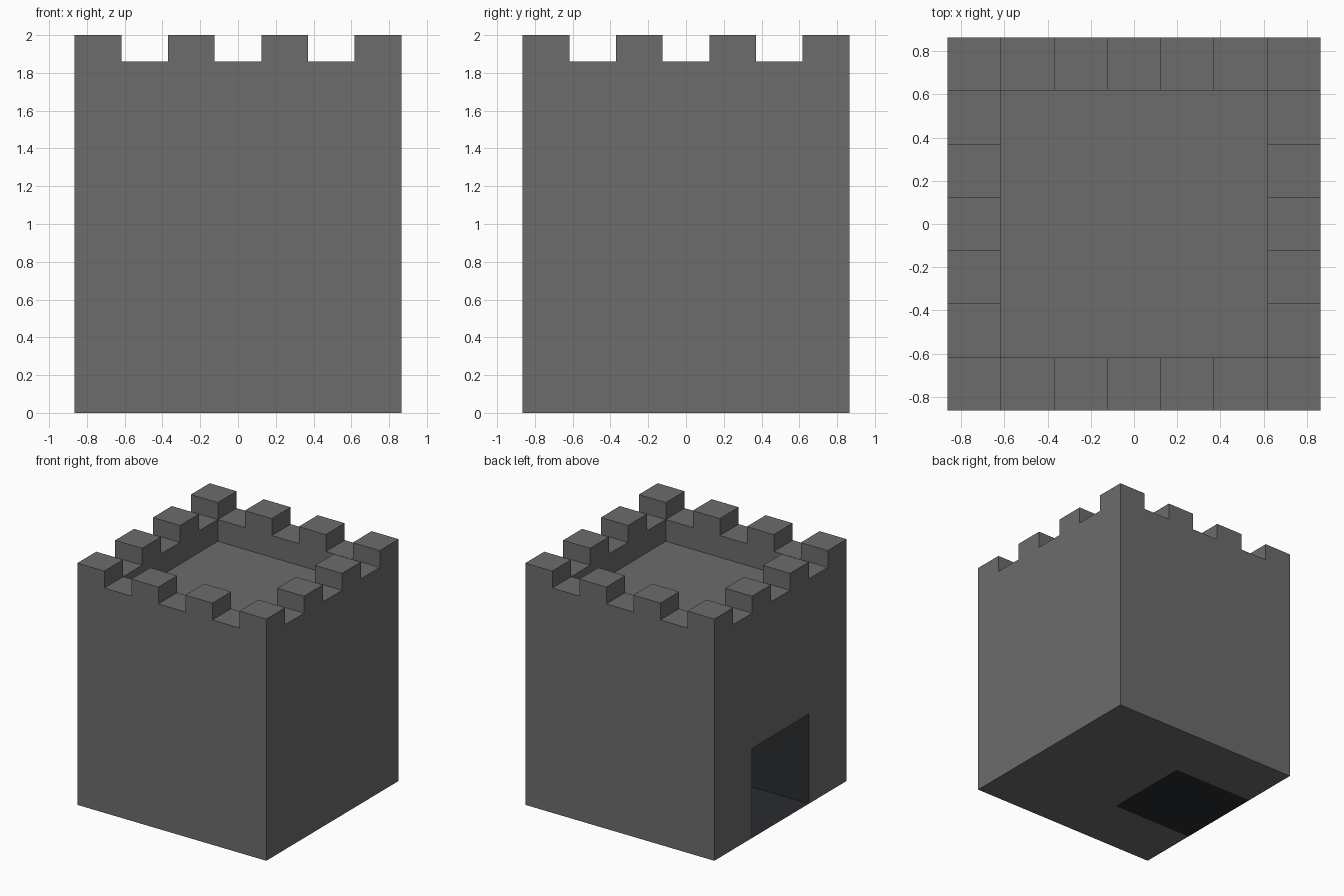
import bpy, bmesh
from mathutils import Matrix, Vector

if "Cube" in bpy.data.objects:
    bpy.data.objects.remove(bpy.data.objects["Cube"])

W = 0.865              # half width
U = 2 * W / 7          # merlon module
TOP, NOTCH, DECK = 2.0, 1.86, 1.68


def material(name, rgb):
    m = bpy.data.materials.new(name)
    m.diffuse_color = (*rgb, 1)
    m.use_nodes = True
    m.node_tree.nodes["Principled BSDF"].inputs["Base Color"].default_value = m.diffuse_color
    return m


def boxes(name, spans, mat):
    """One object made of axis-aligned boxes given as (low, high) corners."""
    bm = bmesh.new()
    for lo, hi in spans:
        lo, hi = Vector(lo), Vector(hi)
        bmesh.ops.create_cube(bm, size=1, matrix=Matrix.Translation(
            (lo + hi) / 2) @ Matrix.Diagonal((*(hi - lo), 1)))
    me = bpy.data.meshes.new(name)
    bm.to_mesh(me)
    bm.free()
    me.materials.append(mat)
    ob = bpy.data.objects.new(name, me)
    bpy.context.collection.objects.link(ob)
    return ob


def cut(target, cutter):
    mod = target.modifiers.new(cutter.name, 'BOOLEAN')
    mod.operation = 'DIFFERENCE'
    mod.solver = 'EXACT'
    mod.material_mode = 'TRANSFER'
    mod.object = cutter
    cutter.hide_render = True
    cutter.hide_set(True)


stone = material("stone", (0.15, 0.15, 0.15))
shadow = material("doorway_dark", (0.022, 0.025, 0.028))

# Tower block
tower = boxes("tower", [((-W, -W, 0), (W, W, TOP))], stone)

# Sunken roof deck
inner = 2.5 * U
cut(tower, boxes("deck_cutter", [((-inner, -inner, DECK), (inner, inner, 3))], stone))

# Battlement notches, three per side
notches = [((i - 0.5) * U, (i + 0.5) * U) for i in (-2, 0, 2)]
cut(tower, boxes("side_notch_cutter",
                 [((-1, a, NOTCH), (1, b, 3)) for a, b in notches], stone))
cut(tower, boxes("front_notch_cutter",
                 [((a, -1, NOTCH), (b, 1, 3)) for a, b in notches], stone))

# Dark doorway recess on the left side, with its thin floor
d = 1.5 * U
back = -W + 3 * U
cut(tower, boxes("doorway_cutter", [((-1, -d, -0.2), (back, d, 3 * U))], shadow))

bm = bmesh.new()
bm.faces.new([bm.verts.new(p) for p in
              ((-W, -d, 0), (back, -d, 0), (back, d, 0), (-W, d, 0))])
me = bpy.data.meshes.new("doorway_floor")
bm.to_mesh(me)
bm.free()
me.materials.append(shadow)
bpy.context.collection.objects.link(bpy.data.objects.new("doorway_floor", me))
